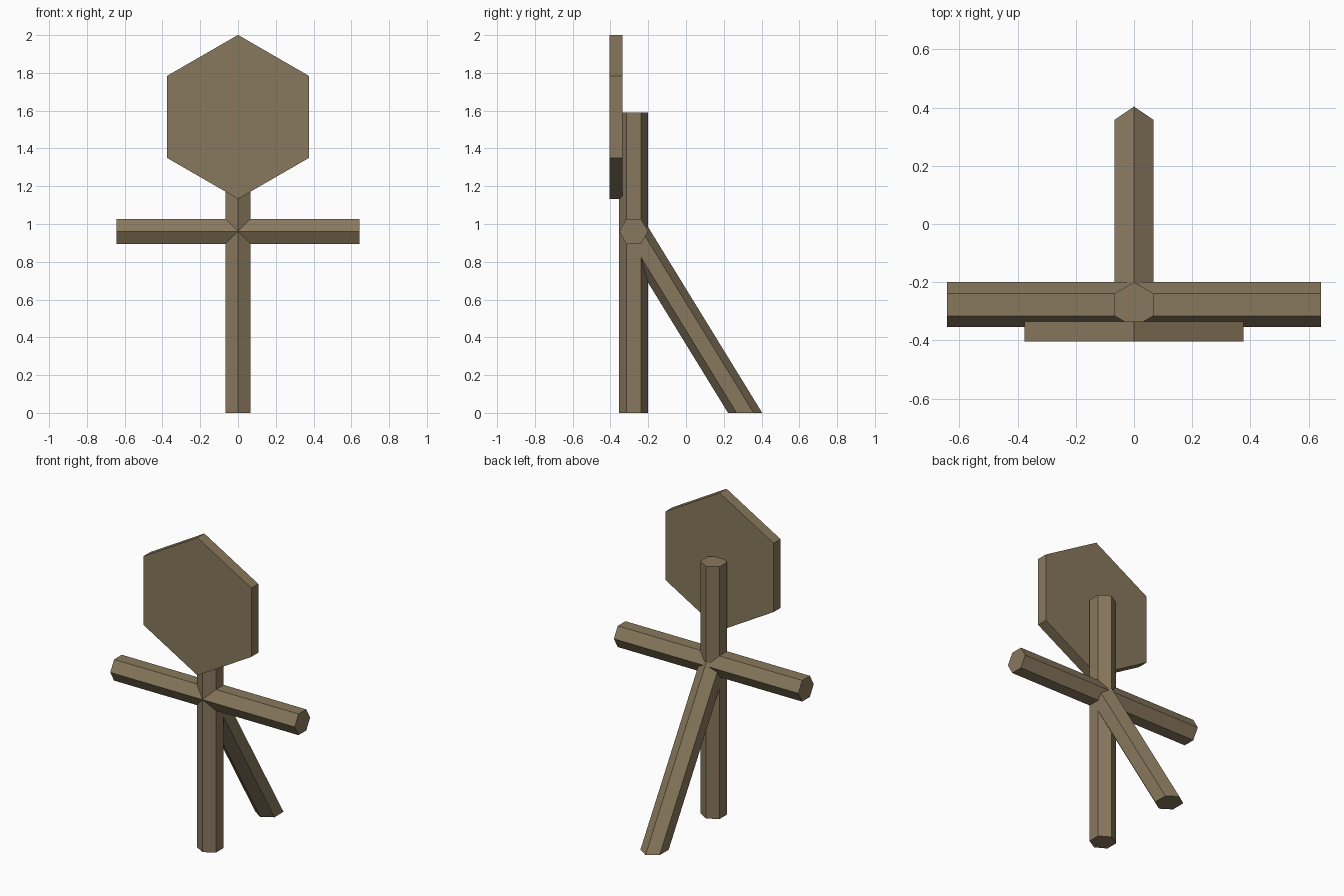
import bpy, bmesh
from mathutils import Vector, Matrix

if "Cube" in bpy.data.objects:
    bpy.data.objects.remove(bpy.data.objects["Cube"])

wood = bpy.data.materials.new("wood")
wood.diffuse_color = (0.25, 0.19, 0.11, 1)
wood.use_nodes = True
wood.node_tree.nodes["Principled BSDF"].inputs["Base Color"].default_value = wood.diffuse_color


def hex_prism(name, start, end, radius, cut_at_ground=False):
    """Six-sided prism between two points, corners pointing along local y."""
    start, end = Vector(start), Vector(end)
    axis = end - start
    turn = Vector((0, 0, 1)).rotation_difference(axis).to_matrix().to_4x4()
    bm = bmesh.new()
    bmesh.ops.create_cone(bm, cap_ends=True, segments=6, radius1=radius,
                          radius2=radius, depth=axis.length,
                          matrix=Matrix.Translation((start + end) / 2) @ turn)
    if cut_at_ground:
        geom = bm.verts[:] + bm.edges[:] + bm.faces[:]
        cut = bmesh.ops.bisect_plane(bm, geom=geom, plane_co=(0, 0, 0),
                                     plane_no=(0, 0, -1), clear_outer=True)
        rim = [e for e in cut["geom_cut"] if isinstance(e, bmesh.types.BMEdge)]
        bmesh.ops.contextual_create(bm, geom=rim)
    bmesh.ops.recalc_face_normals(bm, faces=bm.faces[:])
    mesh = bpy.data.meshes.new(name)
    bm.to_mesh(mesh)
    bm.free()
    mesh.materials.append(wood)
    obj = bpy.data.objects.new(name, mesh)
    bpy.context.collection.objects.link(obj)
    return obj


R = 0.077          # beam corner radius
Y = -0.277         # depth of the post
JOINT = Vector((0, Y, 0.961))
FOOT = Vector((0, 0.313, 0))

# Upright post and crossbar
hex_prism("post", (0, Y, 0), (0, Y, 1.59), R)
hex_prism("crossbar", (-0.643, Y, JOINT.z), (0.643, Y, JOINT.z), R)

# Leaning rear leg, trimmed flat on the ground
hex_prism("rear_brace", JOINT, FOOT + (FOOT - JOINT) * 0.2, R, True)

# Hexagonal head plate on the front
hex_prism("head_plate", (0, -0.335, 1.567), (0, -0.404, 1.567), 0.434)
